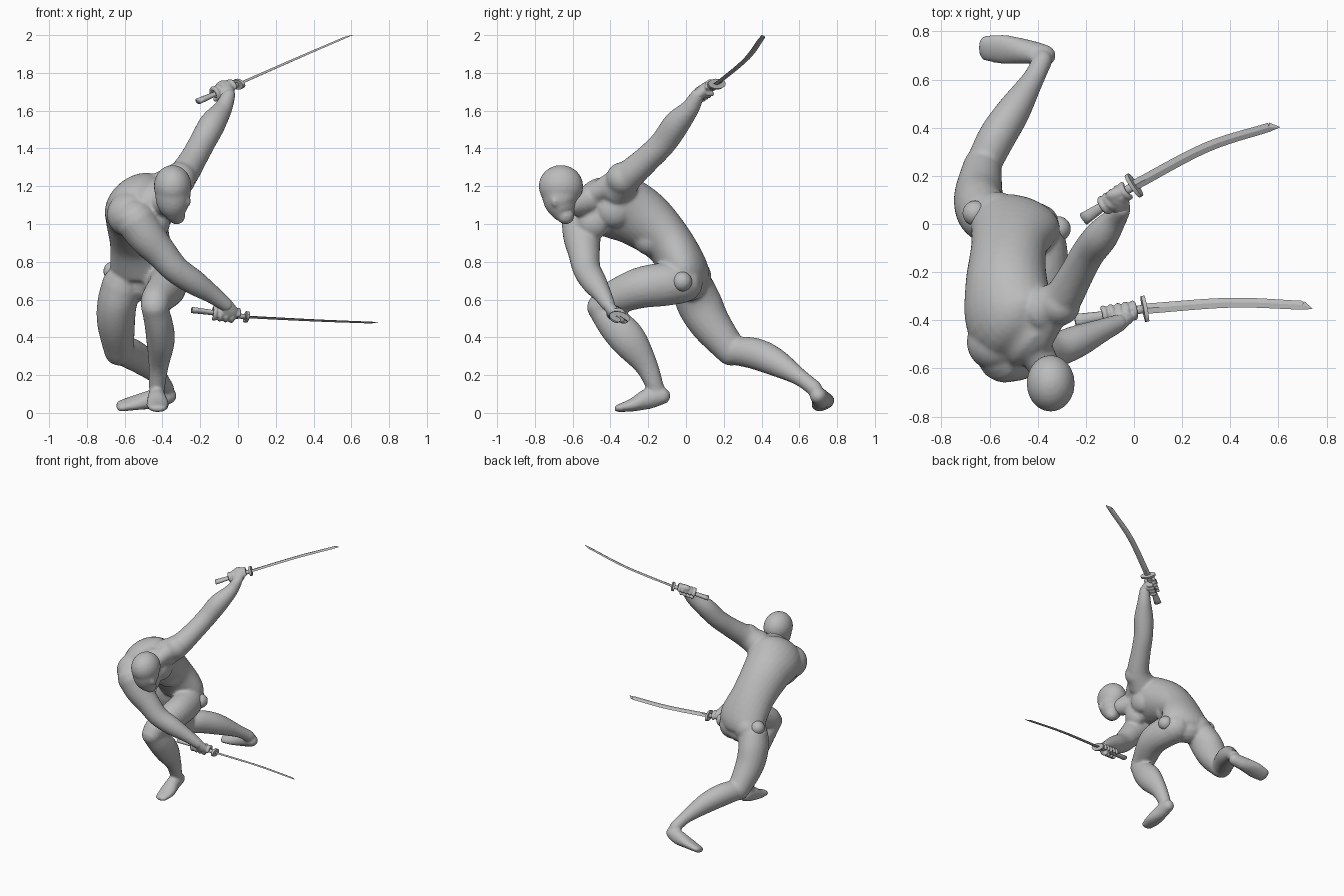
import bpy, bmesh, math
from mathutils import Vector, Matrix

cube = bpy.data.objects.get("Cube")
if cube:
    bpy.data.objects.remove(cube)

grey = bpy.data.materials.new("clay_grey")
grey.use_nodes = True
colour = (0.5, 0.5, 0.5, 1)
grey.diffuse_color = colour
grey.node_tree.nodes["Principled BSDF"].inputs["Base Color"].default_value = colour


def spline(keys, steps):
    """Smooth run of values through the keys."""
    keys = [Vector(k) for k in keys]
    ext = [keys[0] * 2 - keys[1]] + keys + [keys[-1] * 2 - keys[-2]]
    out = []
    for a, b, c, d in zip(ext, ext[1:], ext[2:], ext[3:]):
        for i in range(steps):
            t = i / steps
            out.append(b + (c - a) * (t / 2) + (a * 2 - b * 5 + c * 4 - d) * (t * t / 2)
                       + (b * 3 - a - c * 3 + d) * (t ** 3 / 2))
    return out + [keys[-1]]


def loft(bm, keys, side=(1, 0, 0), side_end=None, sides=20, round_ends=True, steps=5):
    """Tube through keys (x, y, z, radius across, radius deep)."""
    rows = spline([k if len(k) == 5 else (*k, k[3]) for k in keys], steps)
    mid = [Vector(r[:3]) for r in rows]
    side, side_end = Vector(side), Vector(side_end or side)
    rings = []
    for i, r in enumerate(rows):
        axis = (mid[min(i + 1, len(mid) - 1)] - mid[max(i - 1, 0)]).normalized()
        s = side.normalized().lerp(side_end.normalized(), i / (len(rows) - 1))
        s = (s - axis * s.dot(axis)).normalized()
        rings.append([mid[i], axis, s, axis.cross(s), r[3], r[4]])
    if round_ends:
        def cap(ring, sign):
            c, a, s, u, ra, rb = ring
            return [[c + a * sign * min(ra, rb) * math.sin(t), a, s, u,
                     ra * math.cos(t), rb * math.cos(t)] for t in (0.5, 1.0, 1.4)]
        rings = cap(rings[0], -1)[::-1] + rings + cap(rings[-1], 1)
    loops = []
    for c, a, s, u, ra, rb in rings:
        turn = [2 * math.pi * j / sides for j in range(sides)]
        loops.append([bm.verts.new(c + s * ra * math.cos(t) + u * rb * math.sin(t)) for t in turn])
    for p, q in zip(loops, loops[1:]):
        for j in range(sides):
            k = (j + 1) % sides
            bm.faces.new((p[j], p[k], q[k], q[j]))
    bm.faces.new(loops[0][::-1])
    bm.faces.new(loops[-1])


def ball(bm, centre, size):
    size = size if isinstance(size, tuple) else (size,) * 3
    m = Matrix.Translation(centre) @ Matrix.Diagonal((*size, 1))
    bmesh.ops.create_uvsphere(bm, u_segments=24, v_segments=16, radius=1, matrix=m)


def finish(name, bm, smooth=True):
    bmesh.ops.recalc_face_normals(bm, faces=bm.faces[:])
    mesh = bpy.data.meshes.new(name)
    bm.to_mesh(mesh)
    bm.free()
    mesh.materials.append(grey)
    obj = bpy.data.objects.new(name, mesh)
    bpy.context.collection.objects.link(obj)
    for p in mesh.polygons:
        p.use_smooth = smooth
    return obj


def fuse(obj, voxel, rounds):
    """Melt overlapping volumes into one skin."""
    mod = obj.modifiers.new("fuse", 'REMESH')
    mod.mode, mod.voxel_size, mod.use_smooth_shade = 'VOXEL', voxel, True
    mod = obj.modifiers.new("soften", 'SMOOTH')
    mod.factor, mod.iterations = 0.5, rounds


# Torso, twisting from hips to shoulders
body = bmesh.new()
loft(body, [(-.49, .015, .68, .14, .09), (-.49, .0, .75, .185, .12), (-.52, -.1, .91, .16, .13),
            (-.53, -.25, 1.04, .175, .16), (-.51, -.4, 1.11, .2, .155), (-.45, -.48, 1.14, .14, .09)],
     side=(1, -.38, 0), side_end=(.5, .6, .55), sides=28)
# Shoulder blade, chest, left shoulder, belly and seat muscles
for centre, size in [((-.575, -.49, 1.05), .12), ((-.4, -.38, 1.08), (.07, .1, .1)),
                     ((-.43, -.49, 1.01), (.07, .09, .09)), ((-.31, -.335, 1.24), .088),
                     ((-.48, -.18, .92), (.09, .1, .09)),
                     ((-.42, -.03, .71), .1), ((-.57, .035, .72), .1)]:
    ball(body, centre, size)
# Neck, with a slope down to the raised shoulder
loft(body, [(-.45, -.46, 1.14, .085), (-.38, -.58, 1.11, .068), (-.36, -.64, 1.12, .06)])
loft(body, [(-.4, -.5, 1.15, .055), (-.34, -.37, 1.225, .065)])
# Raised left arm
loft(body, [(-.38, -.36, 1.19, .1), (-.3, -.31, 1.25, .082), (-.24, -.21, 1.34, .072),
            (-.19, -.12, 1.43, .07), (-.135, -.05, 1.53, .07), (-.08, .02, 1.61, .05),
            (-.05, .06, 1.68, .037)])
# Lowered right arm
loft(body, [(-.54, -.55, 1.02, .11), (-.48, -.55, .93, .1), (-.41, -.54, .85, .085),
            (-.33, -.525, .76, .074), (-.23, -.485, .69, .067), (-.14, -.445, .63, .05),
            (-.06, -.41, .57, .037)])
# Bent left leg
loft(body, [(-.41, -.02, .69, .11), (-.38, -.12, .68, .105, .115), (-.38, -.25, .66, .1, .108),
            (-.43, -.4, .6, .083, .088), (-.44, -.45, .56, .075)])
loft(body, [(-.44, -.45, .55, .07), (-.42, -.38, .47, .075, .09), (-.41, -.3, .38, .075, .095),
            (-.42, -.21, .25, .053, .062), (-.43, -.16, .13, .042, .045)])
# Trailing right leg
loft(body, [(-.61, .03, .68, .11), (-.64, .07, .58, .105, .12), (-.645, .13, .47, .1, .108),
            (-.63, .24, .33, .08, .083)])
loft(body, [(-.63, .24, .33, .073), (-.57, .36, .315, .078, .083), (-.5, .47, .27, .07, .075),
            (-.42, .6, .19, .046), (-.38, .68, .13, .042)])
# Feet
loft(body, [(-.43, -.125, .09, .043, .045), (-.43, -.2, .075, .05, .055), (-.425, -.28, .043, .06, .036),
            (-.425, -.36, .024, .048, .02)])
loft(body, [(-.37, .7, .09, .045, .045), (-.44, .715, .075, .05, .052), (-.54, .725, .055, .064, .036),
            (-.622, .73, .037, .055, .024)], side=(0, .93, .36))
fuse(finish("body", body), 0.011, 4)

# Head with full jaw and nose
head = bmesh.new()
ball(head, (-.346, -.662, 1.2), (.1, .118, .112))
loft(head, [(-.346, -.665, 1.18, .096, .108), (-.342, -.66, 1.11, .088, .09),
            (-.332, -.645, 1.06, .062, .064), (-.326, -.638, 1.045, .048)])
ball(head, (-.265, -.695, 1.12), (.016, .018, .03))
fuse(finish("head", head), 0.01, 4)

# Ball joints on the hips
for name, centre in [("left_hip_joint", (-.315, -.02, .695)), ("right_hip_joint", (-.66, .045, .75))]:
    bm = bmesh.new()
    ball(bm, centre, .052)
    finish(name, bm)


def sword_and_hand(name, pommel, guard, curve, tip, wide, wrist, palm):
    pommel, guard, wide = Vector(pommel), Vector(guard), Vector(wide).normalized()
    axis = (guard - pommel).normalized()
    # Handle, flaring to the pommel
    bm = bmesh.new()
    loft(bm, [(*pommel, .027, .016), (*pommel.lerp(guard, .5), .018, .013), (*guard, .018, .014)],
         side=wide, sides=12, round_ends=False)
    finish(name + "_sword_handle", bm)
    # Guard plate
    bm = bmesh.new()
    loft(bm, [(*(guard - axis * .008), .056, .028), (*(guard + axis * .008), .056, .028)],
         side=wide, sides=20, round_ends=False, steps=1)
    finish(name + "_sword_guard", bm, smooth=False)
    # Curved blade with a short slanted point
    bm = bmesh.new()
    end = Vector(curve).lerp(Vector(tip), .88) + wide * .012
    loft(bm, [(*guard, .022, .007), (*curve, .021, .006), (*end, .019, .005)],
         side=wide, sides=4, round_ends=False, steps=6)
    loft(bm, [(*end, .019, .005), (*tip, .002, .001)], side=wide, sides=4, round_ends=False, steps=1)
    finish(name + "_sword_blade", bm, smooth=False)
    # Palm, thumb and four fingers curled round the handle
    hand = bmesh.new()
    wrist, palm = Vector(wrist), Vector(palm)
    loft(hand, [(*wrist, .036, .03), (*wrist.lerp(palm, .6), .045, .032), (*palm, .046, .027)], side=axis)
    up = axis.cross(wide).normalized()
    across = up.cross(axis)
    for i in range(5):
        base = pommel.lerp(guard, .84 - .105 * i)
        loops = [base + across * .031 * math.cos(t) + up * .031 * math.sin(t)
                 for t in [2 * math.pi * k / 10 for k in range(9 if i else 6)]]
        loft(hand, [(*p, .013) for p in loops], side=axis, sides=8, steps=2)
    fuse(finish(name + "_hand", hand), 0.006, 2)


sword_and_hand("left", (-.21, .02, 1.65), (0, .16, 1.74), (.3, .318, 1.872), (.605, .402, 2.0),
               (-.45, .85, .08), (-.05, .06, 1.68), (-.075, .125, 1.735))
sword_and_hand("right", (-.245, -.4, .545), (.045, -.352, .508), (.4, -.327, .49), (.74, -.352, .48),
               (0, 1, -.25), (-.06, -.41, .57), (-.035, -.375, .515))
